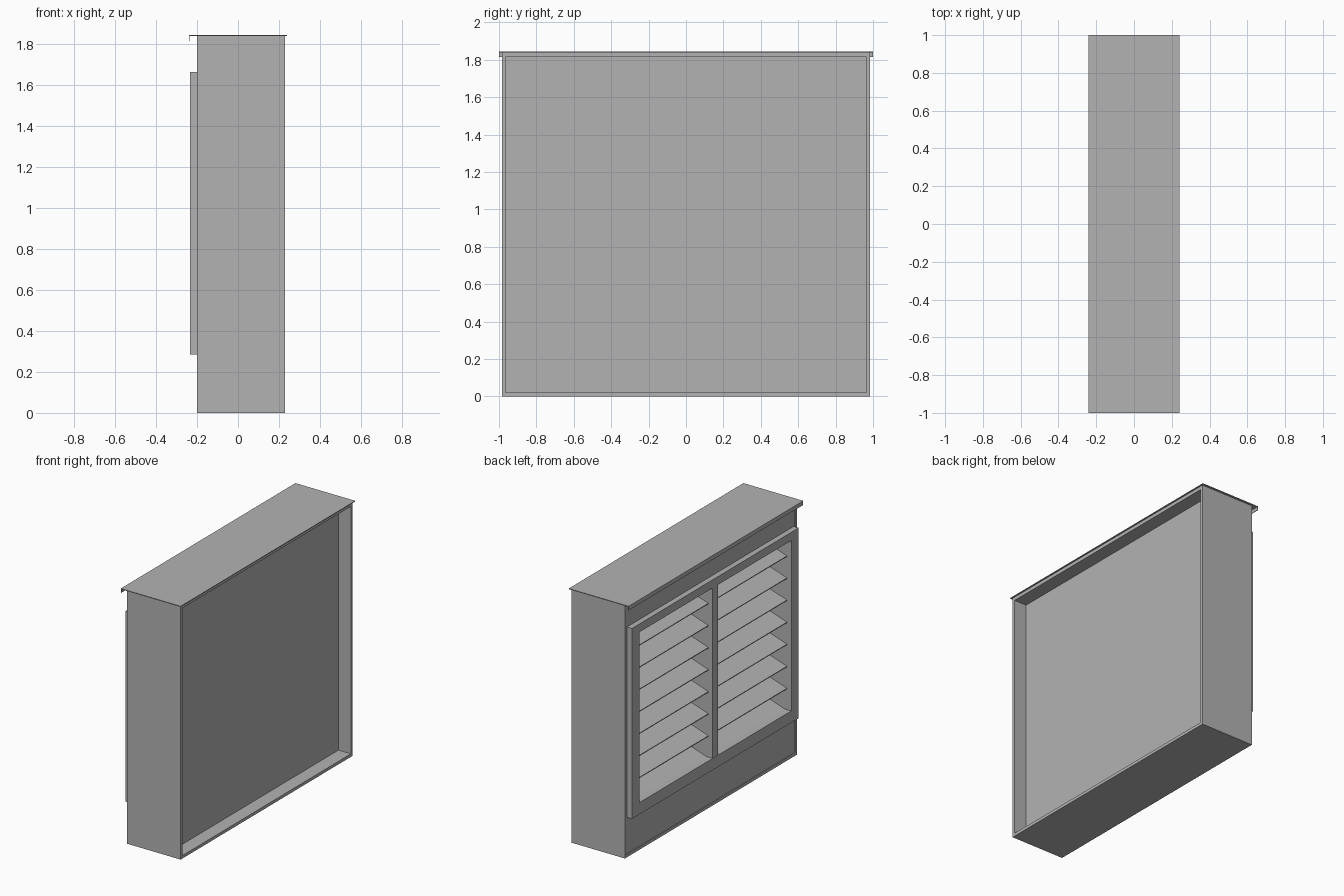
import bpy, bmesh

if "Cube" in bpy.data.objects:
    bpy.data.objects.remove(bpy.data.objects["Cube"])

metal = bpy.data.materials.new("grey metal")
metal.diffuse_color = (0.45, 0.45, 0.45, 1)
metal.use_nodes = True
metal.node_tree.nodes["Principled BSDF"].inputs["Base Color"].default_value = metal.diffuse_color


def finish(name, verts, faces):
    me = bpy.data.meshes.new(name)
    me.from_pydata(verts, [], faces)
    bm = bmesh.new()
    bm.from_mesh(me)
    bmesh.ops.recalc_face_normals(bm, faces=bm.faces)
    bm.to_mesh(me)
    bm.free()
    me.materials.append(metal)
    ob = bpy.data.objects.new(name, me)
    bpy.context.collection.objects.link(ob)
    return ob


def prism(name, profile, y0, y1):
    """Extrude an x-z profile along y."""
    n = len(profile)
    verts = [(x, y, z) for y in (y0, y1) for x, z in profile]
    faces = [[i, (i + 1) % n, n + (i + 1) % n, n + i] for i in range(n)]
    return finish(name, verts, faces + [list(range(n)), list(range(n, 2 * n))])


def box(name, x0, x1, y0, y1, z0, z1):
    return prism(name, [(x0, z0), (x1, z0), (x1, z1), (x0, z1)], y0, y1)


def ring(name, x0, x1, outer, inner):
    """Rectangular tube along x; outer and inner are (half width, z0, z1)."""
    verts = []
    for x in (x0, x1):
        for w, a, b in (outer, inner):
            verts += [(x, -w, a), (x, w, a), (x, w, b), (x, -w, b)]
    faces = []
    for i in range(4):
        j = (i + 1) % 4
        faces += [[i, j, 4 + j, 4 + i], [8 + i, 8 + j, 12 + j, 12 + i],
                  [i, j, 8 + j, 8 + i], [4 + i, 4 + j, 12 + j, 12 + i]]
    return finish(name, verts, faces)


opening = (0.87, 0.37, 1.605)
inside = (0.965, 0.022, 1.815)

# Housing shell, recessed rear panel and louvre-side plate
ring("housing_shell", -0.2, 0.23, (0.985, 0, 1.84), inside)
box("rear_panel", 0.12, 0.13, -0.966, 0.966, 0.021, 1.816)
ring("face_plate", -0.195, -0.188, (0.966, 0.021, 1.816), (0.89, 0.35, 1.625))

# Louvre frame with its deep lining
ring("louvre_frame", -0.235, -0.19, (0.955, 0.285, 1.665), opening)
ring("frame_lining", -0.19, -0.05, (0.885, 0.355, 1.62), opening)
box("centre_mullion", -0.234, -0.05, -0.03, 0.03, 0.365, 1.61)

# Sloping slats in both bays
for side, y0, y1 in (("left", 0.03, 0.87), ("right", -0.87, -0.03)):
    for i in range(8):
        z = 0.365 + 0.16 * i
        prism(f"{side}_slat_{i + 1}",
              [(-0.2, z - 0.006), (-0.05, z + 0.044), (-0.05, z + 0.05), (-0.2, z)], y0, y1)

# Overhanging lid with a drip lip
prism("lid", [(0.24, 1.84), (0.24, 1.845), (-0.24, 1.845), (-0.24, 1.815),
              (-0.236, 1.815), (-0.236, 1.84)], -1, 1)
